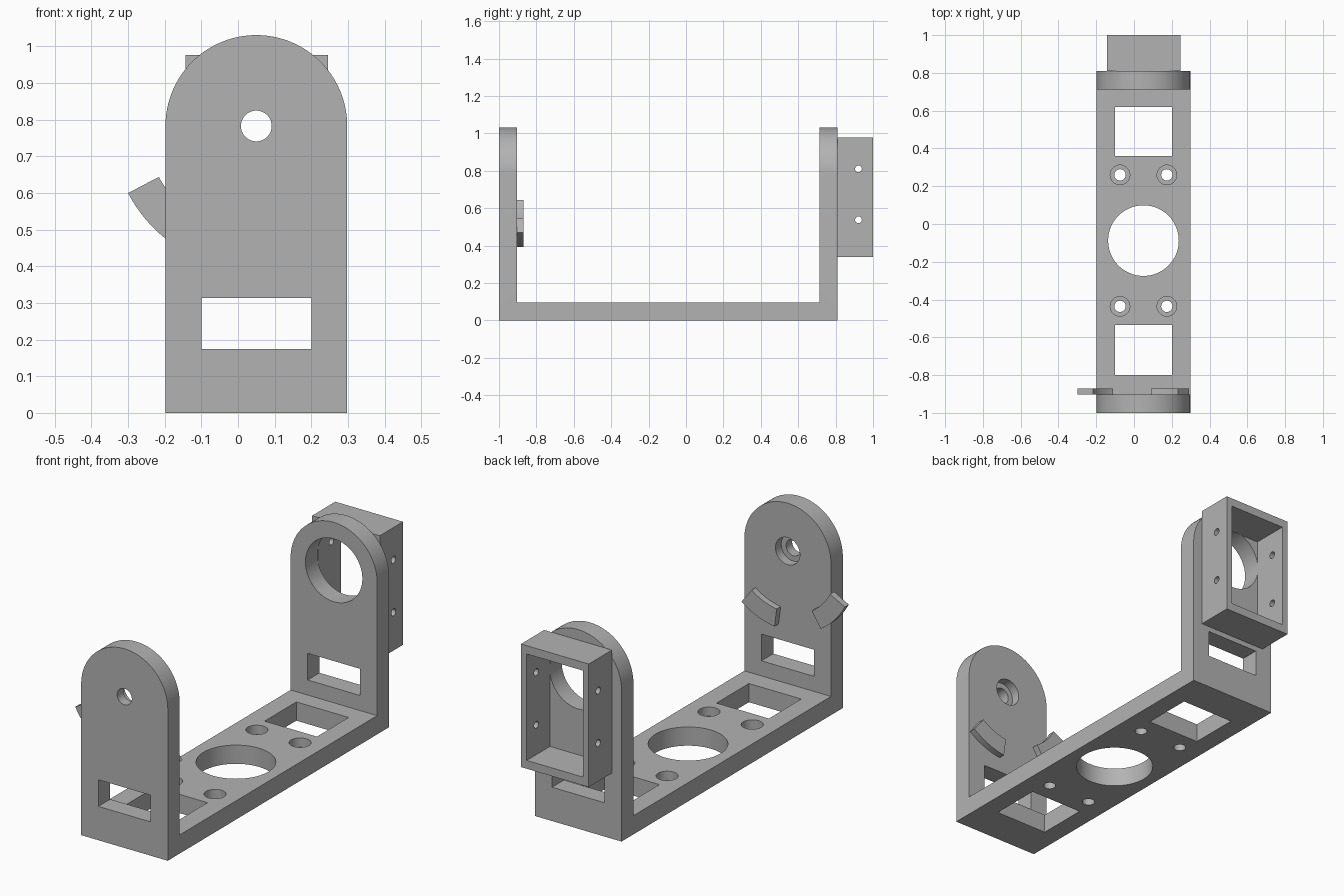
import bpy, bmesh
from math import sin, cos, pi, radians
from mathutils import Matrix, Vector

if "Cube" in bpy.data.objects:
    bpy.data.objects.remove(bpy.data.objects["Cube"])

grey = bpy.data.materials.new("plain_grey")
grey.use_nodes = True
grey.diffuse_color = (0.45, 0.45, 0.45, 1)
grey.node_tree.nodes["Principled BSDF"].inputs["Base Color"].default_value = (0.45, 0.45, 0.45, 1)

CX, PIVOT, HALF = 0.05, 0.783, 0.248   # centre line, pivot height, half width
T, BACK = 0.097, 0.81                  # wall thickness, rear of the bracket


def make_object(name, bm):
    bmesh.ops.recalc_face_normals(bm, faces=bm.faces)
    mesh = bpy.data.meshes.new(name)
    bm.to_mesh(mesh)
    bm.free()
    mesh.materials.append(grey)
    obj = bpy.data.objects.new(name, mesh)
    bpy.context.collection.objects.link(obj)
    return obj


def prism(name, points, axis, start, end):
    """Extrude a 2D outline along the named axis."""
    place = {"x": lambda a, b: (start, a, b),
             "y": lambda a, b: (a, start, b),
             "z": lambda a, b: (a, b, start)}[axis]
    bm = bmesh.new()
    face = bm.faces.new([bm.verts.new(place(a, b)) for a, b in points])
    top = bmesh.ops.extrude_face_region(bm, geom=[face])["geom"]
    shift = Vector([(end - start) if axis == c else 0 for c in "xyz"])
    bmesh.ops.translate(bm, vec=shift, verts=[v for v in top if isinstance(v, bmesh.types.BMVert)])
    return make_object(name, bm)


def arc(cx, cy, r, a0, a1, n):
    return [(cx + r * cos(radians(a0 + (a1 - a0) * i / n)),
             cy + r * sin(radians(a0 + (a1 - a0) * i / n))) for i in range(n + 1)]


def circle(cx, cy, r, n=48):
    return arc(cx, cy, r, 0, 360, n)[:-1]


def rect(a0, a1, b0, b1):
    return [(a0, b0), (a1, b0), (a1, b1), (a0, b1)]


def boolean(obj, cutter, operation="DIFFERENCE"):
    mod = obj.modifiers.new("cut", "BOOLEAN")
    mod.operation, mod.solver, mod.object = operation, "EXACT", cutter
    bpy.context.view_layer.objects.active = obj
    bpy.ops.object.modifier_apply(modifier=mod.name)
    bpy.data.objects.remove(cutter)


def cut(obj, points, axis, start, end):
    boolean(obj, prism("cutter", points, axis, start, end))


def smooth(obj):
    bpy.ops.object.select_all(action="DESELECT")
    obj.select_set(True)
    bpy.context.view_layer.objects.active = obj
    bpy.ops.object.shade_smooth_by_angle(angle=radians(30))


# U-shaped bracket with rounded uprights
u_profile = [(-1, 0), (BACK, 0), (BACK, 1.2), (BACK - T, 1.2), (BACK - T, T),
             (T - 1, T), (T - 1, 1.2), (-1, 1.2)]
bracket = prism("bracket", u_profile, "x", CX - 0.4, CX + 0.4)
arch = [(CX - HALF, -0.1), (CX + HALF, -0.1)] + arc(CX, PIVOT, HALF, 0, 180, 64)
boolean(bracket, prism("arch", arch, "y", -1.2, 1.2), "INTERSECT")

# Windows through both uprights and the base
cut(bracket, rect(-0.1, 0.2, 0.175, 0.313), "y", -1.2, 1.2)
for y0, y1 in ((-0.8, -0.535), (0.36, 0.62)):
    cut(bracket, rect(-0.1, 0.2, y0, y1), "z", -0.1, 0.15)

# Pivot hole with inner recess, and the large rear opening
cut(bracket, circle(CX, PIVOT, 0.042), "y", -1.1, -0.8)
cut(bracket, circle(CX, PIVOT, 0.07), "y", -0.95, -0.8)
cut(bracket, circle(CX, PIVOT, 0.163, 64), "y", 0.6, 0.9)

# Base opening and counterbored screw holes
cut(bracket, circle(CX, -0.088, 0.187, 64), "z", -0.1, 0.2)
for x in (-0.074, 0.174):
    for y in (-0.436, 0.26):
        cut(bracket, circle(x, y, 0.03, 32), "z", -0.1, 0.2)
        cut(bracket, circle(x, y, 0.052, 32), "z", 0.05, 0.2)
smooth(bracket)

# Open rear housing with side screw holes
housing = prism("rear_housing", rect(-0.143, 0.245, 0.34, 0.977), "y", BACK, 1.0)
cut(housing, rect(-0.11, 0.212, 0.383, 0.934), "y", 0.7, 1.1)
for z in (0.538, 0.81):
    cut(housing, circle(0.922, z, 0.018, 24), "x", -0.3, 0.4)
smooth(housing)

# Curved stop tabs on the inner face of the front upright
for name, a in (("right_stop_tab", 207.6), ("left_stop_tab", 277.6)):
    outline = arc(CX, PIVOT, 0.395, a, a + 30, 16) + arc(CX, PIVOT, 0.3, a + 30, a, 16)
    smooth(prism(name, outline, "y", T - 1, -0.87))
